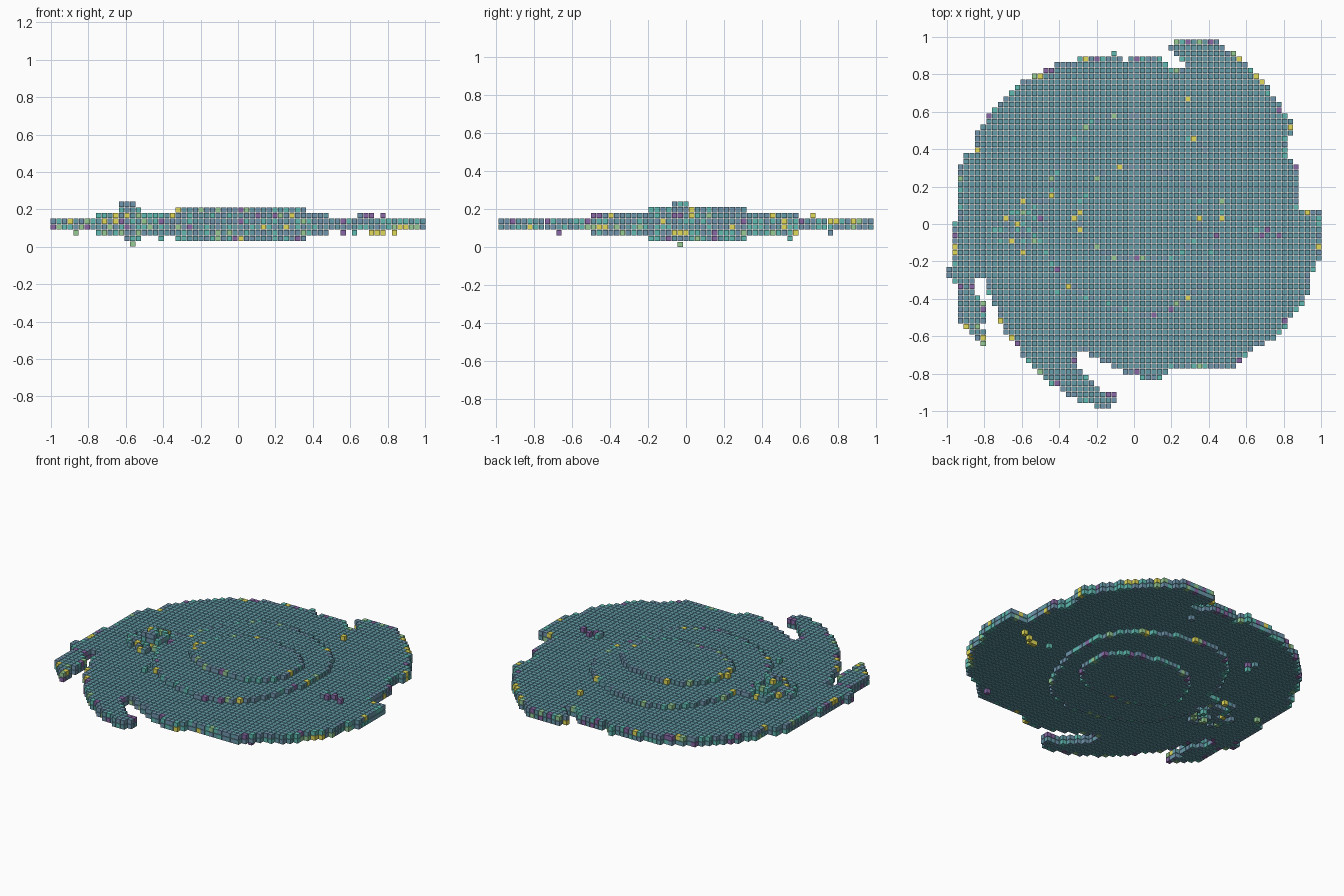
import bpy, math, random

if "Cube" in bpy.data.objects:
    bpy.data.objects.remove(bpy.data.objects["Cube"])

random.seed(4)
P = 0.0304          # voxel pitch
S = 0.0277 / 2      # half size of one cube
Z0 = 0.0142

# Outline of the disc with its swept-back arm tips
OUTLINE = [
    (.17, .94), (.25, .99), (.44, .99), (.53, .92), (.6, .87), (.68, .77), (.76, .68),
    (.84, .55), (.83, .35), (.87, .32), (.87, .09), (1.0, .09), (1.0, -.18), (.96, -.26),
    (.92, -.4), (.84, -.51), (.77, -.61), (.66, -.65), (.53, -.77), (.21, -.77),
    (.13, -.83), (.07, -.83), (-.1, -.78), (-.2, -.71), (-.29, -.68), (-.29, -.76),
    (-.17, -.89), (-.08, -.9), (-.09, -.97), (-.17, -.98), (-.29, -.95), (-.45, -.85),
    (-.59, -.73), (-.63, -.65), (-.71, -.57), (-.73, -.45), (-.78, -.38), (-.78, -.28),
    (-.84, -.28), (-.85, -.37), (-.8, -.42), (-.78, -.51), (-.82, -.54), (-.77, -.62),
    (-.81, -.65), (-.91, -.56), (-.95, -.48), (-.95, -.33), (-1.0, -.27), (-.98, -.2),
    (-.97, 0), (-.94, .05), (-.94, .28), (-.91, .37), (-.85, .38), (-.84, .48),
    (-.79, .57), (-.63, .74), (-.47, .84), (-.32, .88), (-.14, .9), (-.1, .93),
    (-.07, .88), (.14, .89), (.21, .83), (.27, .84), (.24, .9)]


def inside(x, y):
    hit = False
    for (x1, y1), (x2, y2) in zip(OUTLINE, OUTLINE[1:] + OUTLINE[:1]):
        if (y1 > y) != (y2 > y) and x < x1 + (y - y1) * (x2 - x1) / (y2 - y1):
            hit = not hit
    return hit


def in_terrace(x, y, cx, cy, rx, ry, wave):
    u, v = (x - cx) / rx, (y - cy) / ry
    a = math.atan2(v, u)
    return math.hypot(u, v) < 1 - wave + wave * math.sin(2 * a + 0.6) ** 2


def pos(i, j):
    return (i + 0.5) * P, j * P


def cell(x, y):
    return math.floor(x / P), round(y / P)


GRID = [(i, j) for i in range(-33, 33) for j in range(-33, 34)]
disc = {(i, j, k) for i, j in GRID if inside(*pos(i, j)) for k in (3, 4)}
disc.add((-33, -8, 4))
disc.add((-33, -8, 3))

# Stepped bulge above and below the disc
bulge = set()
for i, j in GRID:
    x, y = pos(i, j)
    if in_terrace(x, y, 0, .05, .51, .56, .07):
        bulge |= {(i, j, 2), (i, j, 5)}
    if in_terrace(x, y, .03, .05, .36, .27, .05):
        bulge |= {(i, j, 1), (i, j, 6)}

# Star cluster on the left and small clumps elsewhere
stars = set()
for i, j in GRID:
    x, y = pos(i, j)
    d = math.hypot(x + .59, y + .01)
    if d < .16 and random.random() < 1.15 - d * 5:
        stars |= {(i, j, 2), (i, j, 5)}
    if d < .08 and random.random() < .6:
        stars.add((i, j, 6))
        stars.add((i, j, 5))
    if abs(x + .59) < .045 and abs(y + .02) < .05 and random.random() < .7:
        stars |= {(i, j, 5), (i, j, 6), (i, j, 7)}
    if abs(x - .69) < .09 and abs(y + .04) < .04 and random.random() < .5:
        stars |= {(i, j, random.choice((2, 5)))}
for x, y, k in [(-.56, -.03, 0), (-.56, -.03, 1), (-.53, 0, 1), (-.6, -.04, 1), (-.41, .55, 1),
                (-.41, .55, 2), (-.44, .58, 2), (-.87, .1, 2), (.55, -.66, 2), (.84, .0, 2),
                (.3, .67, 5), (.2, .75, 2), (-.4, -.38, 5), (-.72, -.05, 5), (-.66, .1, 5)]:
    stars.add((*cell(x, y), k))
stars -= bulge

# Palette: calm teal for flat areas, mixed hues where voxels are exposed
COLORS = [(.13, .34, .4), (.16, .3, .42), (.12, .5, .45), (.25, .14, .38), (.75, .7, .1), (.3, .6, .3)]
mats = []
for n, c in enumerate(COLORS):
    m = bpy.data.materials.new("star_tint_%d" % n)
    m.diffuse_color = (*c, 1)
    m.use_nodes = True
    m.node_tree.nodes["Principled BSDF"].inputs["Base Color"].default_value = m.diffuse_color
    mats.append(m)
everything = disc | bulge | stars
CORNERS = [(sx, sy, sz) for sz in (-S, S) for sx, sy in ((-S, -S), (S, -S), (S, S), (-S, S))]
QUADS = [(3, 2, 1, 0), (4, 5, 6, 7), (0, 1, 5, 4), (1, 2, 6, 5), (2, 3, 7, 6), (3, 0, 4, 7)]


def build(name, voxels):
    verts, faces, tint = [], [], []
    for i, j, k in sorted(voxels):
        x, y = pos(i, j)
        b = len(verts)
        verts += [(x + a, y + c, Z0 + k * P + d) for a, c, d in CORNERS]
        faces += [tuple(b + q for q in f) for f in QUADS]
        sides = sum((i + a, j + c, k) not in everything for a, c in ((1, 0), (-1, 0), (0, 1), (0, -1)))
        t = 0
        if sides:
            t = random.choices(range(6), (25, 35, 20, 6, 3, 5) if sides < 3 else (5, 15, 25, 25, 20, 10))[0]
        tint += [t] * 6
    me = bpy.data.meshes.new(name)
    me.from_pydata(verts, [], faces)
    for m in mats:
        me.materials.append(m)
    me.polygons.foreach_set("material_index", tint)
    me.update()
    bpy.context.collection.objects.link(bpy.data.objects.new(name, me))


build("spiral_disc", disc)
build("central_bulge", bulge)
build("star_clusters", stars)
